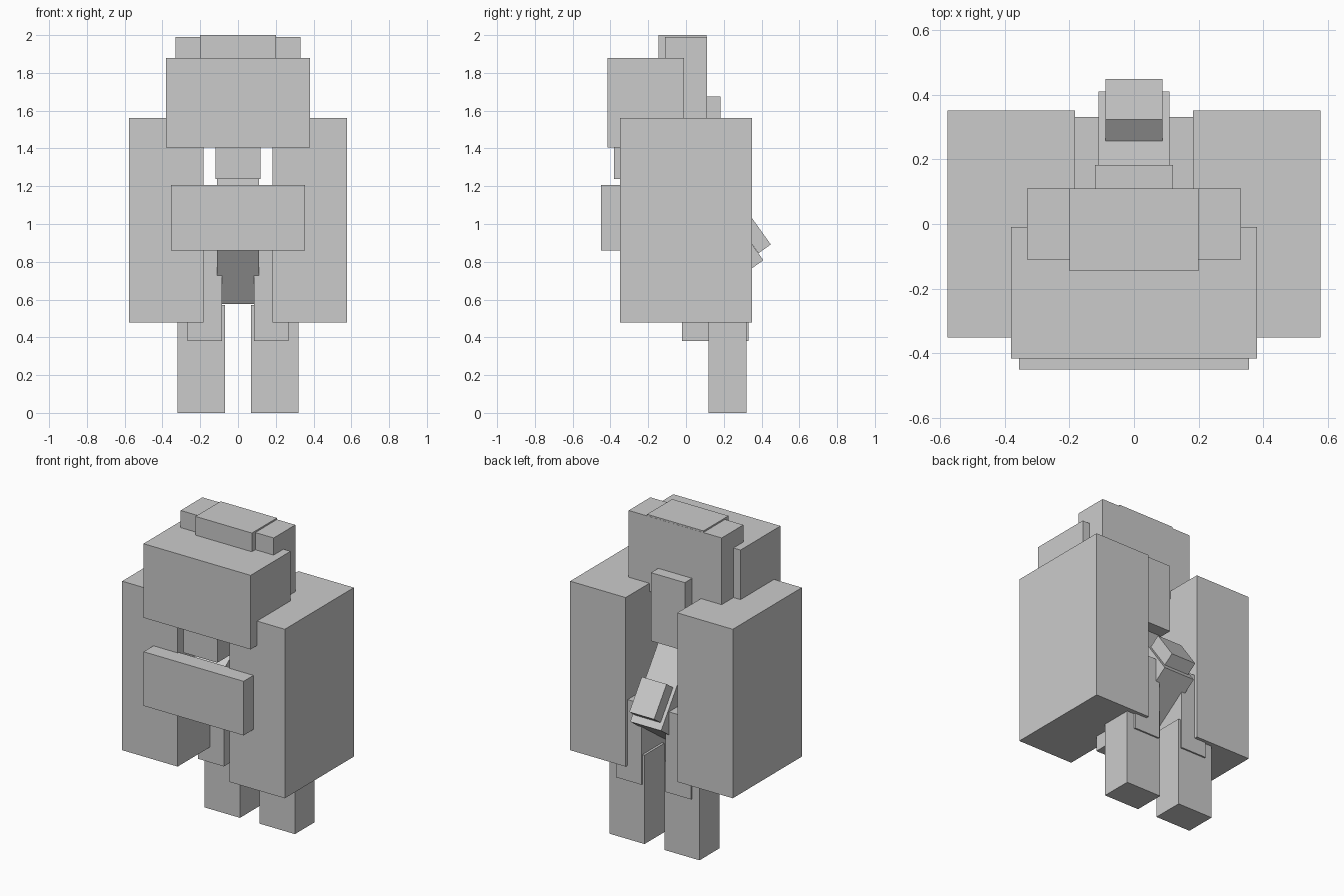
import bpy
import math

cube = bpy.data.objects.get("Cube")
if cube:
    bpy.data.objects.remove(cube, do_unlink=True)

grey = bpy.data.materials.new("plain_grey")
grey.use_nodes = True
grey.diffuse_color = (0.6, 0.6, 0.6, 1)
grey.node_tree.nodes["Principled BSDF"].inputs["Base Color"].default_value = (0.6, 0.6, 0.6, 1)


def block(name, x, y, z, tilt=0):
    """Box from its low and high limits, pitched about its own centre."""
    spans = (x, y, z)
    bpy.ops.mesh.primitive_cube_add(size=1, location=[(a + b) / 2 for a, b in spans])
    ob = bpy.context.object
    ob.name = name
    ob.scale = [b - a for a, b in spans]
    ob.rotation_euler.x = math.radians(tilt)
    ob.data.materials.append(grey)
    return ob


def around(centre, size):
    return centre - size / 2, centre + size / 2


def pair(name, x, y, z):
    block("left_" + name, x, y, z)
    block("right_" + name, (-x[1], -x[0]), y, z)


# Head, hood and cap
block("head", (-0.38, 0.38), (-0.415, -0.01), (1.405, 1.88))
block("hood", (-0.33, 0.33), (-0.11, 0.11), (1.51, 1.99))
block("cap", (-0.2, 0.2), (-0.145, 0.109), (1.6, 2.0))
block("neck", (-0.12, 0.12), (-0.38, 0.183), (1.237, 1.675))

# Hunched body with a small tail lying on its back
LEAN = 35.5
block("torso", (-0.11, 0.11), around(0.044, 0.398), around(0.978, 0.7), LEAN)
block("tail", (-0.088, 0.088), around(0.353, 0.08), around(0.957, 0.218), LEAN)
block("chest_plate", (-0.355, 0.355), (-0.45, -0.34), (0.86, 1.207))

# Limbs
pair("arm", (0.183, 0.577), (-0.35, 0.35), (0.478, 1.562))
pair("thigh", (0.085, 0.267), (-0.022, 0.33), (0.38, 0.9))
pair("lower_leg", (0.07, 0.32), (0.12, 0.32), (0, 0.57))
